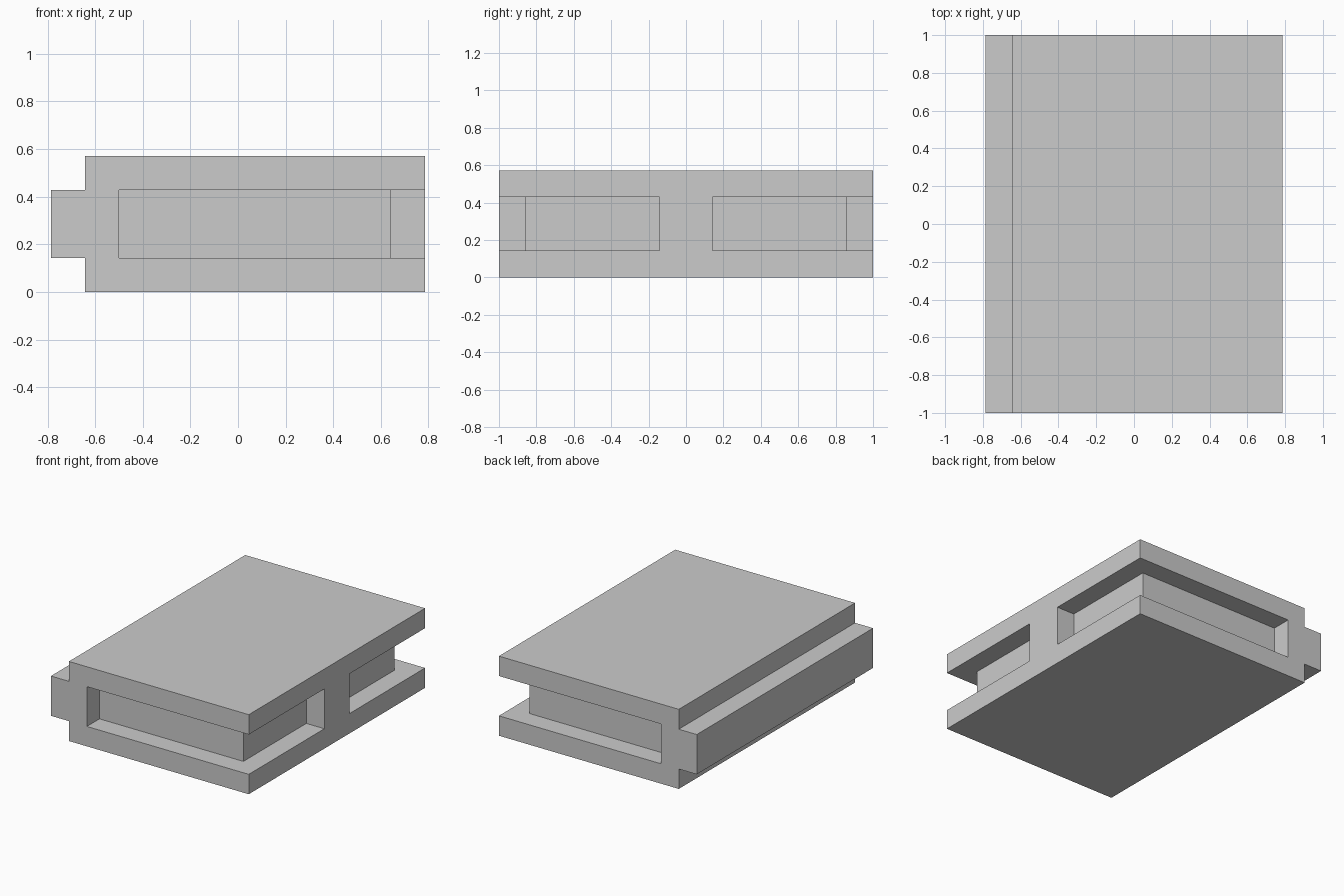
import bpy, bmesh
from mathutils import Vector

if "Cube" in bpy.data.objects:
    bpy.data.objects.remove(bpy.data.objects["Cube"])

U = 1 / 7  # module size: the block is 11 x 14 x 4 modules


def prism(name, points, direction):
    """Extrude a closed planar outline into a solid object."""
    bm = bmesh.new()
    face = bm.faces.new([bm.verts.new(Vector(p) * U) for p in points])
    ext = bmesh.ops.extrude_face_region(bm, geom=[face])
    moved = [v for v in ext["geom"] if isinstance(v, bmesh.types.BMVert)]
    bmesh.ops.translate(bm, verts=moved, vec=Vector(direction) * U)
    bmesh.ops.recalc_face_normals(bm, faces=bm.faces)
    mesh = bpy.data.meshes.new(name)
    bm.to_mesh(mesh)
    bm.free()
    obj = bpy.data.objects.new(name, mesh)
    bpy.context.collection.objects.link(obj)
    return obj


# Block with a tongue along its left side
profile = [(-4.5, 0), (5.5, 0), (5.5, 4), (-4.5, 4),
           (-4.5, 3), (-5.5, 3), (-5.5, 1), (-4.5, 1)]
block = prism("tongue_block", [(x, -7, z) for x, z in profile], (0, 14, 0))

# L-shaped corner grooves on the right, front and back
groove = [(-3.5, -8), (6.5, -8), (6.5, -1), (4.5, -1), (4.5, -6), (-3.5, -6)]
for name, side in (("front_groove_cutter", 1), ("back_groove_cutter", -1)):
    cutter = prism(name, [(x, y * side, 1) for x, y in groove], (0, 0, 2))
    cutter.hide_render = True
    cutter.hide_set(True)
    cut = block.modifiers.new(name, "BOOLEAN")
    cut.operation = "DIFFERENCE"
    cut.solver = "EXACT"
    cut.object = cutter
